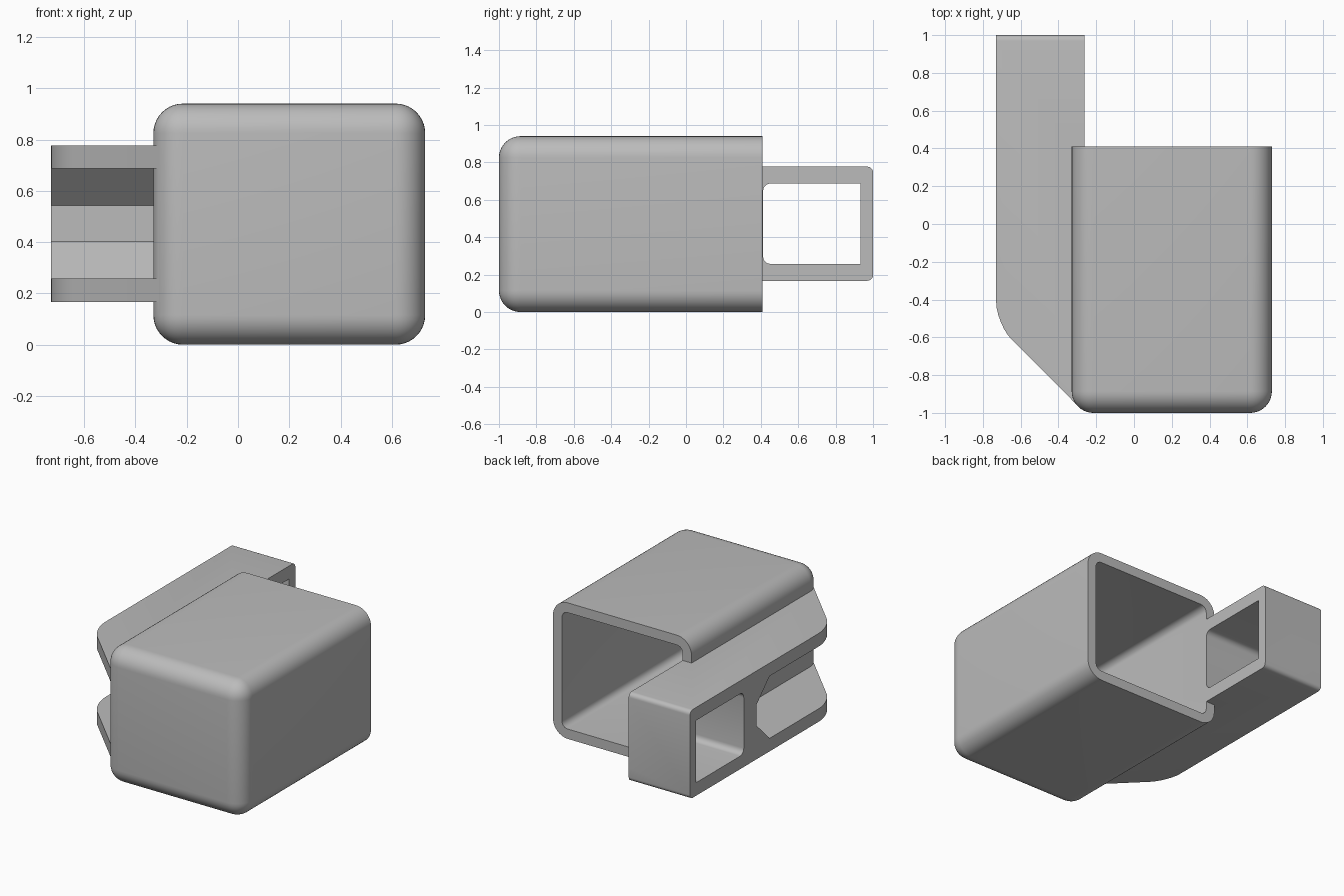
import bpy
import bmesh

if "Cube" in bpy.data.objects:
    bpy.data.objects.remove(bpy.data.objects["Cube"], do_unlink=True)

grey = bpy.data.materials.new("plain grey")
grey.use_nodes = True
colour = (0.5, 0.5, 0.5, 1)
grey.diffuse_color = colour
grey.node_tree.nodes["Principled BSDF"].inputs["Base Color"].default_value = colour


def prism(name, profile, axis, low, high, rounds=()):
    """Extrude a 2D profile along an axis; round edges picked by (rule, radius, segments)."""
    def place(a, b, h):
        return (h, a, b) if axis == "x" else (a, b, h)

    bm = bmesh.new()
    base = [bm.verts.new(place(a, b, low)) for a, b in profile]
    top = [bm.verts.new(place(a, b, high)) for a, b in profile]
    bm.faces.new(base)
    bm.faces.new(top)
    n = len(profile)
    for i in range(n):
        j = (i + 1) % n
        bm.faces.new((base[i], base[j], top[j], top[i]))
    bmesh.ops.recalc_face_normals(bm, faces=bm.faces)
    for rule, radius, segments in rounds:
        edges = [e for e in bm.edges if all(rule(v.co) for v in e.verts)
                 or rule is any_front and any(rule(v.co) for v in e.verts)]
        bmesh.ops.bevel(bm, geom=edges, offset=radius, offset_type="OFFSET",
                        segments=segments, profile=0.5, affect="EDGES")
    mesh = bpy.data.meshes.new(name)
    bm.to_mesh(mesh)
    bm.free()
    mesh.materials.append(grey)
    obj = bpy.data.objects.new(name, mesh)
    bpy.context.collection.objects.link(obj)
    return obj


def any_front(co):
    return co.y < -0.9


def box(name, x, y, z, rounds=()):
    return prism(name, [(x[0], y[0]), (x[1], y[0]), (x[1], y[1]), (x[0], y[1])],
                 "z", z[0], z[1], rounds)


def combine(target, tool, operation):
    mod = target.modifiers.new(operation.lower(), "BOOLEAN")
    mod.operation = operation
    mod.solver = "EXACT"
    mod.object = tool
    bpy.ops.object.select_all(action="DESELECT")
    bpy.context.view_layer.objects.active = target
    target.select_set(True)
    bpy.ops.object.modifier_apply(modifier=mod.name)
    bpy.data.objects.remove(tool, do_unlink=True)


# Housing: rounded everywhere except the open back rim
housing = box("hollow_housing_with_side_bar", (-0.33, 0.73), (-1, 0.41), (0, 0.94),
              [(any_front, 0.115, 10)])

# Side bar with a slanted front and softened ends
bar = prism("side_bar", [(-0.73, 1), (-0.73, -0.53), (-0.302, -0.958), (-0.2, -0.88), (-0.2, 1)],
            "z", 0.167, 0.777,
            [(lambda co: co.x < -0.72 and -0.6 < co.y < -0.5, 0.12, 6),
             (lambda co: co.y > 0.99 and co.z > 0.7, 0.03, 5),
             (lambda co: co.y > 0.99 and co.z < 0.2, 0.03, 5)])

# Through window behind the housing, rounded at its inner end
window = box("window_cutter", (-1, 0), (0.412, 0.933), (0.257, 0.687),
             [(lambda co: co.y < 0.42 and co.z > 0.6, 0.04, 5),
              (lambda co: co.y < 0.42 and co.z < 0.3, 0.04, 5)])
combine(bar, window, "DIFFERENCE")

# Tapered notch opening at the front of the bar
notch = prism("notch_cutter", [(-1.2, 0.257), (0.13, 0.257), (0.275, 0.402),
                               (0.275, 0.542), (0.13, 0.687), (-1.2, 0.687)], "x", -1, 0)
combine(bar, notch, "DIFFERENCE")
combine(housing, bar, "UNION")

# Cavity, which also trims the bar flush with the inner wall
cavity = box("cavity_cutter", (-0.262, 0.662), (-0.93, 1.2), (0.068, 0.872),
             [(any_front, 0.045, 6)])
combine(housing, cavity, "DIFFERENCE")

bpy.ops.object.shade_smooth_by_angle(angle=0.52)
